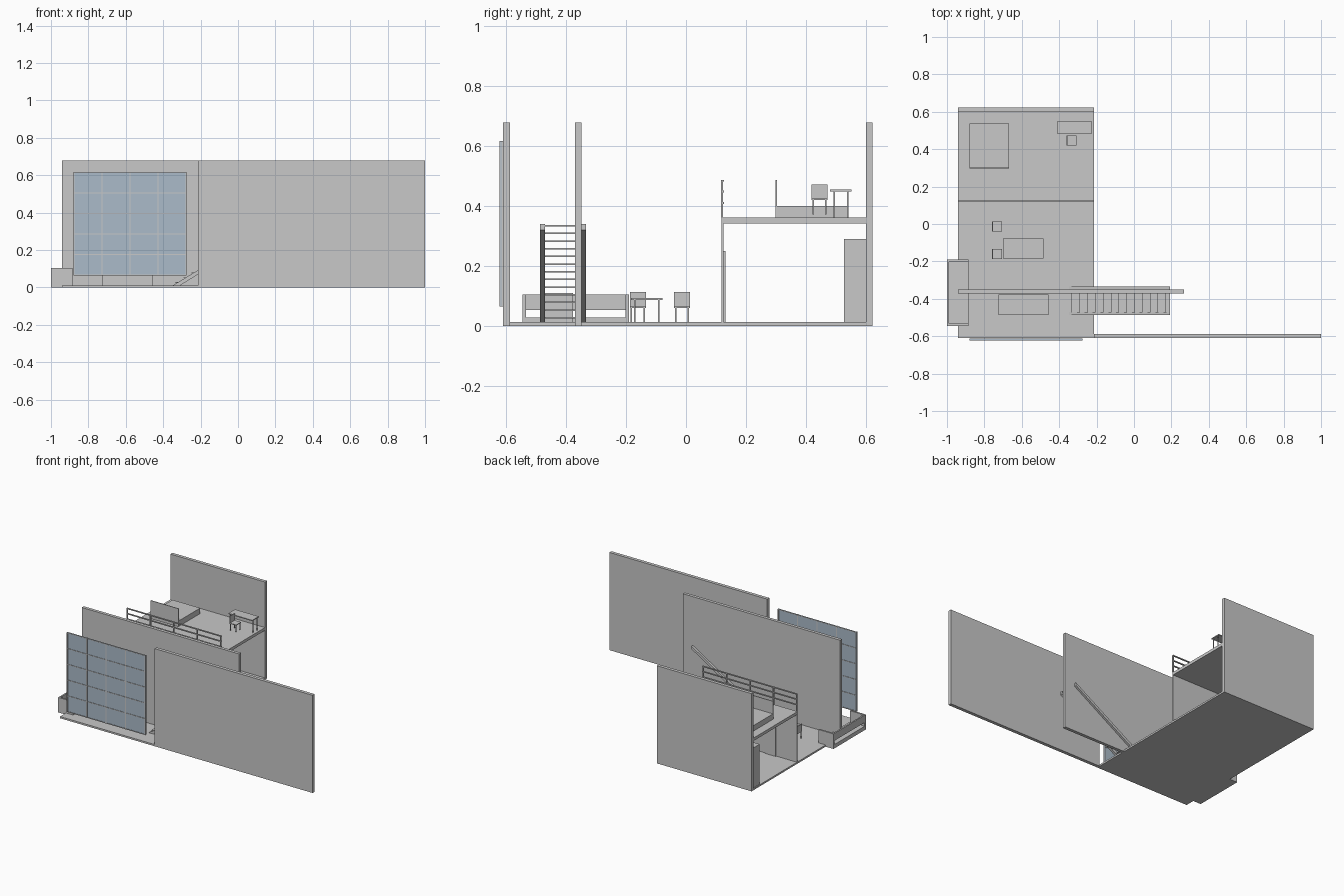
import bpy
import bmesh

cube = bpy.data.objects.get("Cube")
if cube:
    bpy.data.objects.remove(cube, do_unlink=True)


def material(name, rgb):
    m = bpy.data.materials.new(name)
    m.use_nodes = True
    m.diffuse_color = (*rgb, 1)
    m.node_tree.nodes["Principled BSDF"].inputs["Base Color"].default_value = (*rgb, 1)
    return m


GREY = material("light_grey", (0.58, 0.58, 0.58))
GLASS = material("blue_glass", (0.41, 0.50, 0.59))


def finish(name, bm, mat):
    bmesh.ops.recalc_face_normals(bm, faces=bm.faces)
    mesh = bpy.data.meshes.new(name)
    bm.to_mesh(mesh)
    bm.free()
    mesh.materials.append(mat)
    bpy.context.collection.objects.link(bpy.data.objects.new(name, mesh))


def boxes(name, spans, mat=GREY):
    """One object from boxes, each given as (x0, x1), (y0, y1), (z0, z1)."""
    bm = bmesh.new()
    for span in spans:
        for v in bmesh.ops.create_cube(bm, size=1)["verts"]:
            for i, (lo, hi) in enumerate(span):
                v.co[i] = lo + (hi - lo) * (v.co[i] + 0.5)
    finish(name, bm, mat)


def around(c, w):
    return (c - w / 2, c + w / 2)


HOUSE = (-0.94, -0.213)
GROUND, LOFT, TOP = 0.012, 0.362, 0.678

# Slabs and walls
boxes("ground_floor", [(HOUSE, (-0.61, 0.6), (0, GROUND))])
boxes("upper_floor", [(HOUSE, (0.118, 0.6), (0.342, LOFT))])
boxes("front_wall", [((-0.213, 1), (-0.61, -0.587), (0, TOP))])
boxes("middle_wall", [((-0.94, 0.268), (-0.371, -0.349), (0, TOP))])
boxes("back_wall", [(HOUSE, (0.6, 0.623), (0, TOP))])
boxes("partition", [(HOUSE, (0.118, 0.125), (GROUND, 0.342))])
boxes("door", [((-0.78, -0.70), (0.125, 0.132), (GROUND, 0.25))])
boxes("cabinet", [((-0.935, -0.55), (0.527, 0.6), (GROUND, 0.29))])

# Large window with a grid of bars
X0, X1, Z0, Z1 = -0.88, -0.276, 0.064, 0.617
BAR = 0.006
boxes("window_glass", [((X0, X1), (-0.619, -0.615), (Z0, Z1))], GLASS)
bars = []
for i in range(5):
    x = X0 + BAR / 2 + (X1 - X0 - BAR) * i / 4
    bars.append((around(x, BAR), (-0.623, -0.611), (Z0, Z1)))
for i in range(6):
    z = Z0 + BAR / 2 + (Z1 - Z0 - BAR) * i / 5
    bars.append(((X0, X1), (-0.622, -0.612), around(z, BAR * 0.7)))
boxes("window_frame", bars)

# Side bay: base, two end plates and a raised outer panel
BAY = (-1, -0.885)
boxes("side_bay", [
    (BAY, (-0.545, -0.19), (0, 0.027)),
    (BAY, (-0.545, -0.533), (0, 0.104)),
    (BAY, (-0.202, -0.19), (0, 0.104)),
    ((-1, -0.99), (-0.533, -0.202), (0.053, 0.104)),
])

# Staircase: two sloping stringers and open treads
def stringer(name, y0, y1):
    bm = bmesh.new()
    profile = [(-0.347, GROUND), (-0.308, GROUND), (0.192, 0.32), (0.192, 0.34)]
    face = bm.faces.new([bm.verts.new((x, y0, z)) for x, z in profile])
    new = bmesh.ops.extrude_face_region(bm, geom=[face])["geom"]
    for v in new:
        if isinstance(v, bmesh.types.BMVert):
            v.co.y = y1
    finish(name, bm, GREY)


stringer("outer_stringer", -0.487, -0.47)
stringer("inner_stringer", -0.349, -0.334)
treads = []
for i in range(13):
    x, z = -0.315 + 0.0418 * i, 0.024 + 0.0256 * i
    treads.append(((x - 0.018, min(x + 0.024, 0.192)), (-0.472, -0.371), (z, z + 0.005)))
boxes("stair_treads", treads)

# Balcony railing
rail = [(HOUSE, (0.118, 0.127), around(z, 0.006)) for z in (0.41, 0.448, 0.484)]
for i in range(5):
    x = HOUSE[0] + 0.004 + (HOUSE[1] - HOUSE[0] - 0.008) * i / 4
    rail.append((around(x, 0.008), (0.117, 0.123), (LOFT, 0.487)))
boxes("railing", rail)


# Furniture
def legs(xs, ys, z0, z1, w=0.005):
    return [(around(x, w), around(y, w), (z0, z1))
            for x in (xs[0] + w, xs[1] - w) for y in (ys[0] + w, ys[1] - w)]


def table(name, xs, ys, floor, height):
    top = floor + height
    inner = (ys[0] + 0.008, ys[1] - 0.008)
    boxes(name, [(xs, ys, (top - 0.006, top))] + legs(xs, inner, floor, top - 0.006))


def chair(name, x, y, floor):
    xs, ys = (x, x + 0.053), (y, y + 0.053)
    seat = floor + 0.047
    boxes(name, [(xs, ys, (seat, seat + 0.005)),
                 ((x, x + 0.005), ys, (seat, floor + 0.1))] + legs(xs, ys, floor, seat))


table("dining_table", (-0.70, -0.483), (-0.184, -0.078), GROUND, 0.08)
chair("dining_chair_front", -0.76, -0.187, GROUND)
chair("dining_chair_back", -0.76, -0.04, GROUND)
table("desk", (-0.41, -0.227), (0.481, 0.552), LOFT, 0.092)
chair("desk_chair", -0.36, 0.419, LOFT + 0.01)
boxes("low_cabinet", [((-0.724, -0.457), (-0.487, -0.377), (GROUND, 0.11))])
boxes("bed", [((-0.88, -0.667), (0.303, 0.538), (LOFT, 0.4))])
boxes("headboard", [((-0.88, -0.667), (0.298, 0.303), (LOFT, 0.487))])
